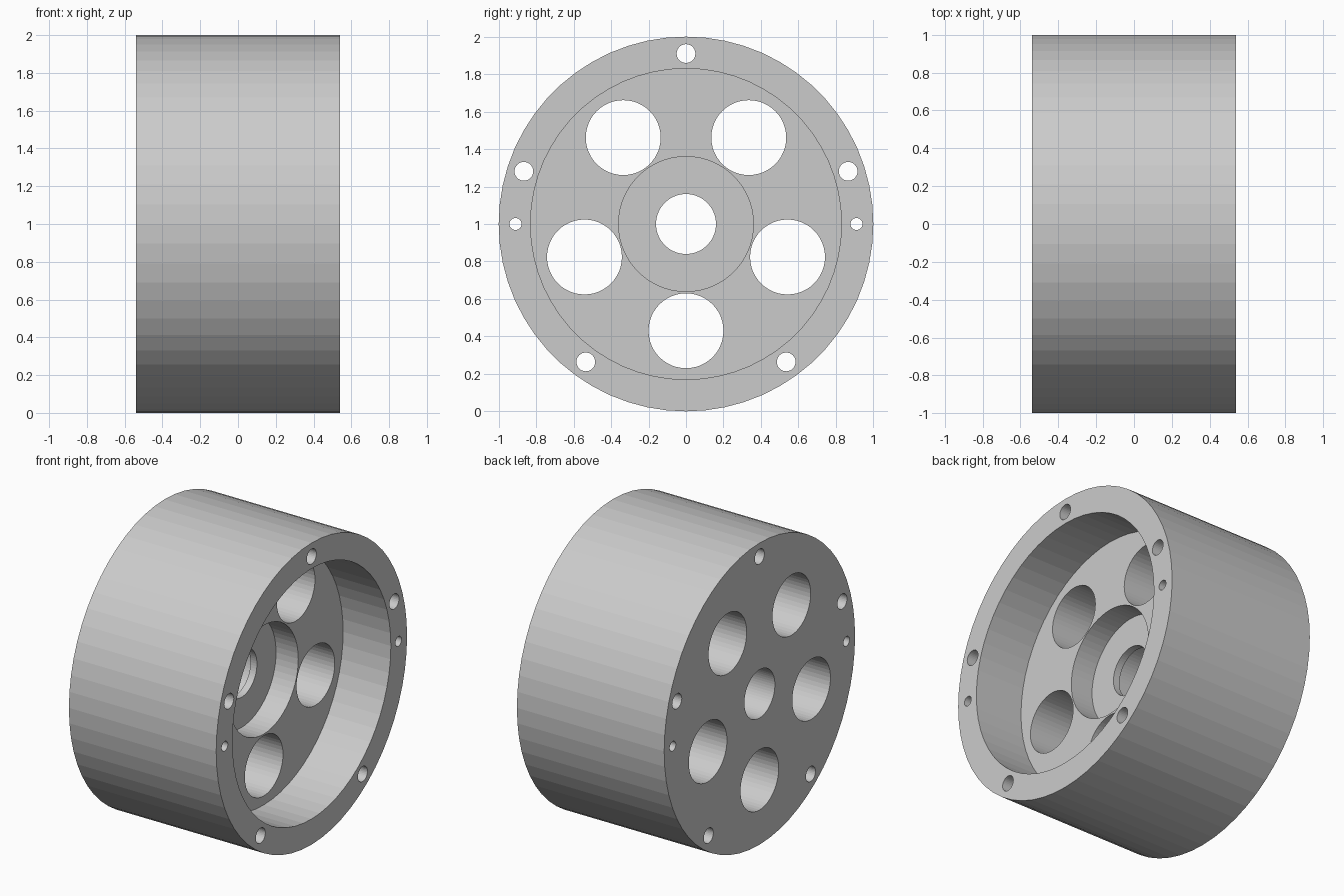
import bpy, bmesh
from math import sin, cos, pi, radians

if "Cube" in bpy.data.objects:
    bpy.data.objects.remove(bpy.data.objects["Cube"])

HALF = 0.54      # half width along x
FLOOR = 0.19     # bottom of the wide recess
SEAT = 0.027     # bottom of the bearing seat
SIDES = 60


def make_object(name, bm):
    bmesh.ops.recalc_face_normals(bm, faces=bm.faces)
    mesh = bpy.data.meshes.new(name)
    bm.to_mesh(mesh)
    bm.free()
    obj = bpy.data.objects.new(name, mesh)
    bpy.context.collection.objects.link(obj)
    return obj


def ring(bm, x, r, n, y=0.0, z=1.0):
    return [bm.verts.new((x, y + r * cos(2 * pi * i / n), z + r * sin(2 * pi * i / n)))
            for i in range(n)]


def bridge(bm, a, b):
    n = len(a)
    for i in range(n):
        j = (i + 1) % n
        bm.faces.new((a[i], a[j], b[j], b[i]))


# hub: closed (x, radius) profile revolved about the x axis
profile = [(-HALF, 1.0), (HALF, 1.0), (HALF, 0.83), (FLOOR, 0.83),
           (FLOOR, 0.36), (SEAT, 0.36), (SEAT, 0.16), (-0.02, 0.16),
           (-0.02, 0.2), (-0.25, 0.2), (-0.25, 0.16), (-HALF, 0.16)]
bm = bmesh.new()
rings = [ring(bm, x, r, SIDES) for x, r in profile]
for k in range(len(rings)):
    bridge(bm, rings[k], rings[(k + 1) % len(rings)])
hub = make_object("wheel_hub", bm)

# through holes: five large, five rim bolts, two dowel pins
holes = [(0.57, -90 + 72 * k, 0.2, 48) for k in range(5)]
holes += [(0.91, 90 + 72 * k, 0.05, 32) for k in range(5)]
holes += [(0.91, a, 0.032, 32) for a in (0, 180)]
bm = bmesh.new()
for dist, angle, r, n in holes:
    y, z = dist * cos(radians(angle)), 1 + dist * sin(radians(angle))
    a = ring(bm, -HALF - 0.1, r, n, y, z)
    b = ring(bm, HALF + 0.1, r, n, y, z)
    bridge(bm, a, b)
    bm.faces.new(a)
    bm.faces.new(b)
cutter = make_object("hole_cutter", bm)
cutter.hide_render = True

# cut the holes and keep the result
mod = hub.modifiers.new("holes", 'BOOLEAN')
mod.operation = 'DIFFERENCE'
mod.solver = 'EXACT'
mod.object = cutter
bpy.context.view_layer.objects.active = hub
hub.select_set(True)
bpy.ops.object.modifier_apply(modifier=mod.name)
bpy.data.objects.remove(cutter)
